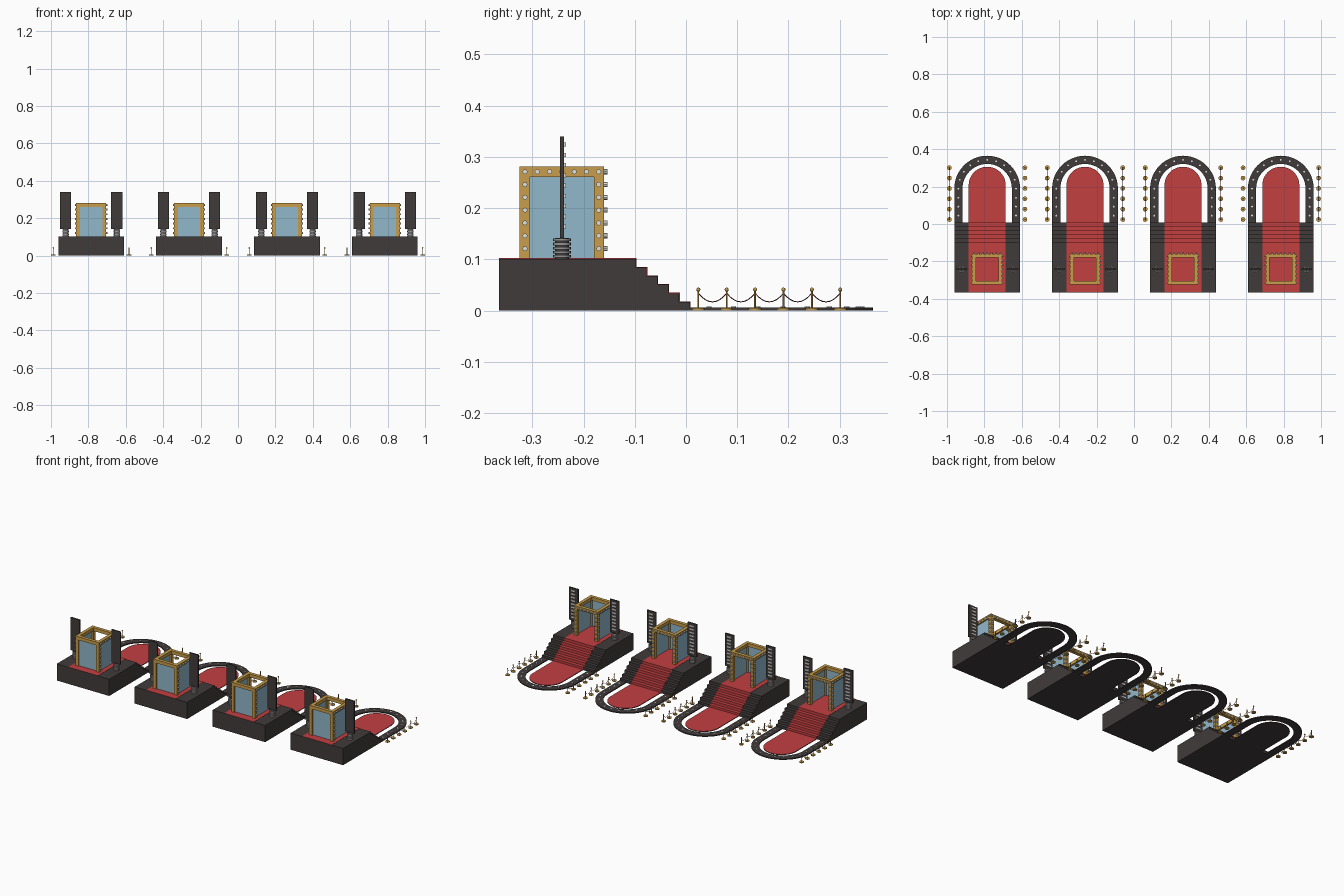
import bpy, bmesh
from math import sin, cos, pi
from mathutils import Matrix, Vector

cube = bpy.data.objects.get("Cube")
if cube:
    bpy.data.objects.remove(cube, do_unlink=True)


def material(name, rgb):
    m = bpy.data.materials.new(name)
    m.use_nodes = True
    m.diffuse_color = (*rgb, 1)
    node = m.node_tree.nodes["Principled BSDF"]
    node.inputs["Base Color"].default_value = (*rgb, 1)
    node.inputs["Roughness"].default_value = 0.7
    return m


DARK = material("charcoal", (0.052, 0.044, 0.043))
RED = material("carpet red", (0.55, 0.05, 0.053))
GOLD = material("gold", (0.58, 0.34, 0.07))
GLASS = material("pale blue glass", (0.29, 0.48, 0.6))
BULB = material("bulb white", (0.75, 0.75, 0.73))
STEEL = material("steel grey", (0.3, 0.3, 0.3))
ROPE = material("rope maroon", (0.14, 0.02, 0.025))

STAGES = [-0.785, -0.262, 0.262, 0.785]


def place(name, data, mat):
    """Put one copy of the part on every stage."""
    data.materials.append(mat)
    for i, x in enumerate(STAGES):
        ob = bpy.data.objects.new(f"{name}_{i + 1}", data)
        ob.location.x = x
        bpy.context.collection.objects.link(ob)


def finish(name, bm, mat, smooth=False):
    bmesh.ops.recalc_face_normals(bm, faces=bm.faces)
    for f in bm.faces:
        f.smooth = smooth and len(f.verts) < 5
    me = bpy.data.meshes.new(name)
    bm.to_mesh(me)
    bm.free()
    place(name, me, mat)


def box(bm, x0, x1, y0, y1, z0, z1):
    size = Matrix.Diagonal((x1 - x0, y1 - y0, z1 - z0, 1))
    mid = Matrix.Translation(((x0 + x1) / 2, (y0 + y1) / 2, (z0 + z1) / 2))
    bmesh.ops.create_cube(bm, size=1, matrix=mid @ size)


def rod(bm, centre, r, h, axis=(0, 0, 1), sides=10):
    turn = Vector((0, 0, 1)).rotation_difference(Vector(axis)).to_matrix().to_4x4()
    bmesh.ops.create_cone(bm, cap_ends=True, segments=sides, radius1=r, radius2=r,
                          depth=h, matrix=Matrix.Translation(centre) @ turn)


def extrude(bm, faces, vec):
    out = bmesh.ops.extrude_face_region(bm, geom=faces)["geom"]
    bmesh.ops.translate(bm, vec=vec, verts=[v for v in out if isinstance(v, bmesh.types.BMVert)])


def slab(bm, points, vec):
    extrude(bm, [bm.faces.new([bm.verts.new(p) for p in points])], vec)


def horseshoe(r, cy, y0, z, n=24):
    arc = [(r * cos(pi * i / n), cy + r * sin(pi * i / n), z) for i in range(n + 1)]
    return [(r, y0, z)] + arc + [(-r, y0, z)]


# Stepped platform and the carpet laid over it
def stair_profile(x, back, base, lift):
    pts = [(x, back, base), (x, back, 0.101 + lift)]
    for i in range(6):
        y, z = -0.098 + 0.0212 * i + lift, 0.101 - 0.0168 * i + lift
        pts += [(x, y, z), (x, y, max(z - 0.0168, base) if i < 5 else base)]
    return pts


W, C = 0.176, 0.099
bm = bmesh.new()
slab(bm, stair_profile(-W, -0.365, 0, 0), (2 * W, 0, 0))
finish("stepped_platform", bm, DARK)
bm = bmesh.new()
slab(bm, stair_profile(-C, -0.3645, 0.0005, 0.0012), (2 * C, 0, 0))
finish("stair_carpet", bm, RED)

# Rounded carpet at the foot of the stairs, with a dark backing
for name, z, h, mat in (("carpet_backing", 0, 0.003, DARK), ("floor_carpet", 0.003, 0.0015, RED)):
    bm = bmesh.new()
    slab(bm, horseshoe(C, 0.207, 0.005, z), (0, 0, h))
    finish(name, bm, mat)

# Horseshoe border with studs
bm = bmesh.new()
outer = [bm.verts.new(p) for p in horseshoe(W, 0.189, 0, 0)]
inner = [bm.verts.new(p) for p in horseshoe(0.132, 0.189, 0, 0)]
ring = [bm.faces.new((outer[i], outer[i + 1], inner[i + 1], inner[i]))
        for i in range(len(outer) - 1)]
extrude(bm, ring, (0, 0, 0.006))
finish("horseshoe_border", bm, DARK)
bm = bmesh.new()
studs = horseshoe(0.154, 0.189, 0.14, 0.0065, 10)
studs += [(s * 0.154, y, 0.0065) for s in (-1, 1) for y in (0.045, 0.093)]
for p in studs:
    rod(bm, p, 0.005, 0.003)
finish("border_studs", bm, BULB)

# Booth: gold frame, three glass walls, open doorway at the stairs
X, Y0, Y1, Z0, Z1, T = 0.08, -0.3245, -0.160, 0.1, 0.281, 0.02
bm = bmesh.new()
for x in (-X, X - T):
    for y in (Y0, Y1 - T):
        box(bm, x, x + T, y, y + T, Z0, Z1 - T)
    box(bm, x, x + T, Y0, Y1, Z1 - T, Z1)
for y in (Y0, Y1 - T):
    box(bm, T - X, X - T, y, y + T, Z1 - T, Z1)
finish("booth_frame", bm, GOLD)
bm = bmesh.new()
box(bm, T - X, X - T, Y0 + 0.008, Y0 + 0.012, Z0, Z1 - T)
for x in (0.008 - X, X - 0.012):
    box(bm, x, x + 0.004, Y0 + T, Y1 - T, Z0, Z1 - T)
finish("booth_glass", bm, GLASS)

# Bulbs around the frame on the sides and the doorway
bm = bmesh.new()
YM, REACH = (Y0 + Y1) / 2, 0.072
spots = [(REACH * (i / 3 - 1), 0.271) for i in range(7)]
spots += [(s * REACH, 0.271 - 0.025 * i) for s in (-1, 1) for i in range(1, 7)]
for u, z in spots:
    for s in (-1, 1):
        rod(bm, (s * (X + 0.003), YM + u, z), 0.005, 0.007, (1, 0, 0), 8)
    rod(bm, (u * 0.97, Y1 + 0.003, z), 0.005, 0.007, (0, 1, 0), 8)
finish("booth_bulbs", bm, BULB)

# Sign panels on ribbed mounts either side of the booth
panel, core, ribs, lamps = (bmesh.new() for _ in range(4))
for s in (-1, 1):
    x = s * 0.137
    box(panel, x - 0.03, x + 0.03, -0.246, -0.238, 0.142, 0.34)
    rod(core, (x, -0.242, 0.121), 0.014, 0.042, sides=16)
    for i in range(5):
        rod(ribs, (x, -0.242, 0.106 + 0.008 * i), 0.0175, 0.005, sides=16)
    for i in range(9):
        z = 0.16 + 0.02 * i
        box(lamps, x - 0.014, x + 0.014, -0.238, -0.234, z, z + 0.008)
finish("sign_panels", panel, DARK)
finish("mount_cores", core, DARK, True)
finish("mount_ribs", ribs, STEEL, True)
finish("sign_lamp_bars", lamps, BULB)

# Rope barrier posts and sagging ropes
rows = [0.024 + 0.0554 * i for i in range(6)]
posts = bmesh.new()
ropes = bpy.data.curves.new("barrier_ropes", "CURVE")
ropes.dimensions = "3D"
ropes.bevel_depth = 0.0011
ropes.bevel_resolution = 1
for x in (-0.202, 0.202):
    for y in rows:
        rod(posts, (x, y, 0.0025), 0.0125, 0.005, sides=16)
        rod(posts, (x, y, 0.022), 0.0018, 0.036, sides=8)
        bmesh.ops.create_uvsphere(posts, u_segments=10, v_segments=6, radius=0.004,
                                  matrix=Matrix.Translation((x, y, 0.041)))
    for a, b in zip(rows, rows[1:]):
        line = ropes.splines.new("POLY")
        line.points.add(8)
        for i, p in enumerate(line.points):
            t = i / 8
            p.co = (x, a + (b - a) * t, 0.034 - 0.068 * t * (1 - t), 1)
finish("barrier_posts", posts, GOLD, False)
place("barrier_ropes", ropes, ROPE)
